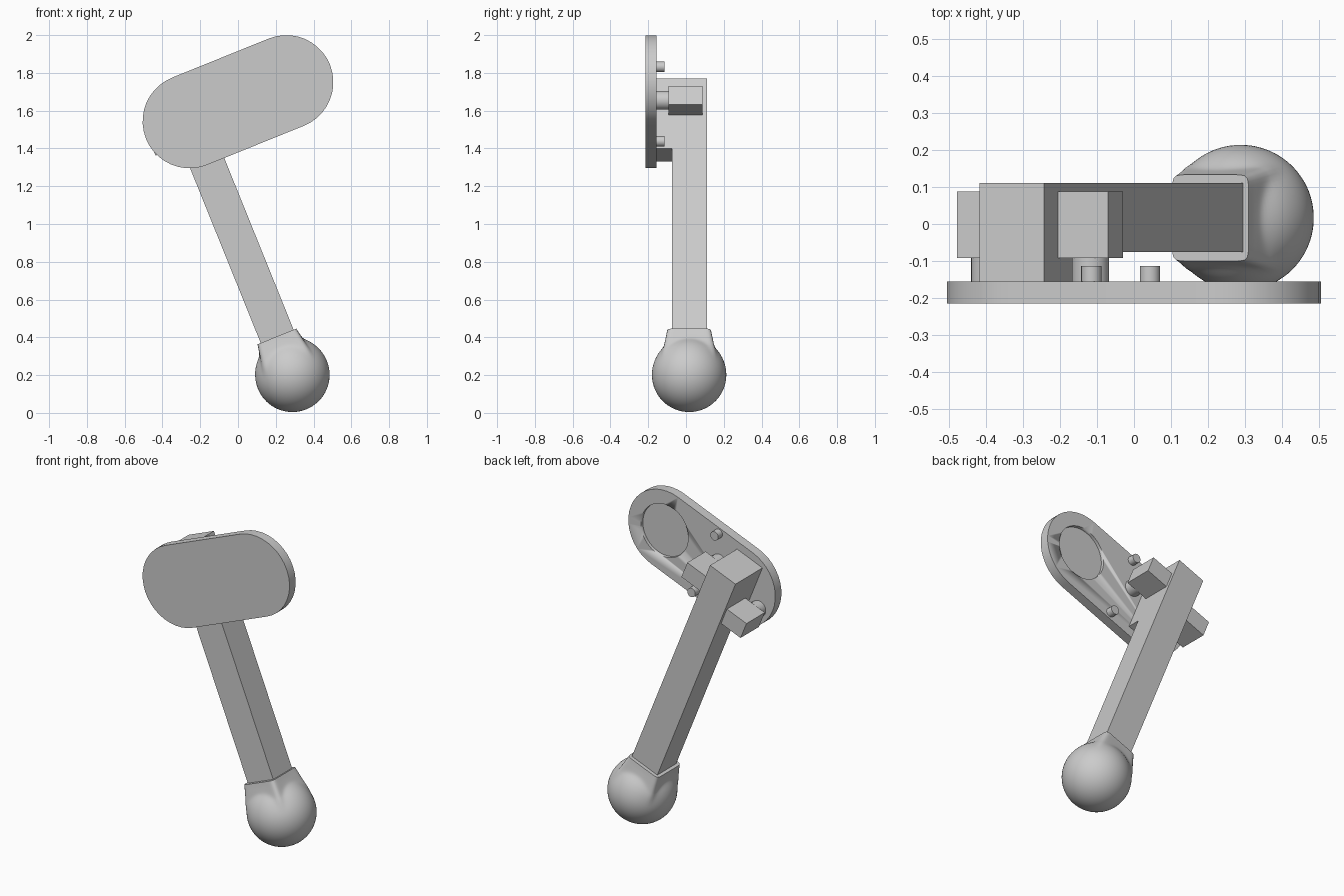
import bpy, bmesh
from math import sin, cos, pi, sqrt, radians
from mathutils import Matrix, Vector

cube = bpy.data.objects.get("Cube")
if cube:
    bpy.data.objects.remove(cube)

# The whole lever leans sideways; parts are built upright and then tilted
TILT = Matrix.Rotation(radians(-22), 4, 'Y')

grey = bpy.data.materials.new("plain_grey")
grey.use_nodes = True
COLOUR = (0.6, 0.6, 0.6, 1)
grey.diffuse_color = COLOUR
grey.node_tree.nodes["Principled BSDF"].inputs["Base Color"].default_value = COLOUR


def finish(name, bm, smooth=True):
    bmesh.ops.recalc_face_normals(bm, faces=bm.faces)
    bm.transform(TILT)
    mesh = bpy.data.meshes.new(name)
    bm.to_mesh(mesh)
    bm.free()
    mesh.materials.append(grey)
    obj = bpy.data.objects.new(name, mesh)
    bpy.context.collection.objects.link(obj)
    bpy.ops.object.select_all(action='DESELECT')
    obj.select_set(True)
    bpy.context.view_layer.objects.active = obj
    if smooth:
        bpy.ops.object.shade_smooth_by_angle(angle=radians(35))
    return obj


def box(name, x, y, z):
    """Box from three (low, high) ranges."""
    bm = bmesh.new()
    size = [r[1] - r[0] for r in (x, y, z)]
    mid = [(r[0] + r[1]) / 2 for r in (x, y, z)]
    bmesh.ops.create_cube(bm, size=1, matrix=Matrix.Translation(mid) @ Matrix.Diagonal((*size, 1)))
    return finish(name, bm, False)


def prism(name, outline, y0, y1):
    """Outline of (x, z) points extruded along y."""
    bm = bmesh.new()
    face = bm.faces.new([bm.verts.new((x, y0, z)) for x, z in outline])
    new = bmesh.ops.extrude_face_region(bm, geom=[face])["geom"]
    bmesh.ops.translate(bm, vec=(0, y1 - y0, 0), verts=[v for v in new if isinstance(v, bmesh.types.BMVert)])
    return finish(name, bm)


def arc(cx, cz, r, start, end, n):
    return [(cx + r * cos(start + (end - start) * i / n), cz + r * sin(start + (end - start) * i / n))
            for i in range(n + 1)]


def pin(name, cx, cz, r, y1):
    return prism(name, arc(cx, cz, r, 0, 2 * pi, 24)[:-1], BACK, y1)


# Pedal plate with a shallow round recess on its back
FRONT, BACK = -0.215, -0.155
PX, PZ, HALF, RAD = 0.617, 1.5275, 0.276, 0.249
capsule = arc(PX + HALF, PZ, RAD, -pi / 2, pi / 2, 20) + arc(PX - HALF, PZ, RAD, pi / 2, 3 * pi / 2, 20)
plate_cutter = prism("plate_cutter", arc(PX + HALF, PZ, 0.163, 0, 2 * pi, 48)[:-1], BACK - 0.02, BACK + 0.05)
plate_cutter.hide_render = True
plate = prism("plate", capsule, FRONT, BACK)
recess = plate.modifiers.new("recess", 'BOOLEAN')
recess.operation, recess.object, recess.solver = 'DIFFERENCE', plate_cutter, 'EXACT'
bpy.ops.object.modifier_apply(modifier="recess")
bpy.data.objects.remove(plate_cutter)

# Square arm and the spacer joining it to the plate
ARM = (0.25, 0.438)
TOP = 1.731
box("arm", ARM, (-0.075, 0.11), (0.2, TOP))
box("spacer", ARM, (BACK, -0.07), (1.333, TOP))

# Side blocks on round posts, one each side of the arm
for side, cx, cz in (("left", 0.511, 1.578), ("right", 0.178, 1.48)):
    box(side + "_block", (cx - 0.0725, cx + 0.0725), (-0.092, 0.088), (cz - 0.054, cz + 0.054))
    pin(side + "_post", cx, cz, 0.05, -0.08)

# Small locating pins
to_local = TILT.inverted()
for level, x, z in (("upper", -0.115, 1.832), ("lower", 0.043, 1.438)):
    p = to_local @ Vector((x, 0, z))
    pin(level + "_pin", p.x, p.z, 0.0275, -0.113)

# Ball knob swelling into a square collar around the arm
CENTRE, R, COLLAR, N = Vector((0.3425, 0.0165, 0.079)), 0.197, 0.219, 96
heights = [-R * cos(pi * i / 36) for i in range(1, 26)]
low = heights[-1]
heights += [low + (COLLAR - low) * i / 14 for i in range(1, 15)]


def knob_radius(h, a):
    ball = sqrt(max(R * R - h * h, 0))
    flare = 0.17 * (COLLAR - h)
    c, s = abs(cos(a)) / (0.111 + flare), abs(sin(a)) / (0.1165 + flare)
    square = (c ** 12 + s ** 12) ** (-1 / 12)
    if h < 0.04:
        return ball
    # Rounded maximum of the two shapes gives a soft fillet
    k = 0.012 * min(1, (h - 0.04) / 0.06) * min(1, (COLLAR - h) / 0.04)
    return (ball + square + sqrt((ball - square) ** 2 + k * k)) / 2


bm = bmesh.new()
rings = []
for h in heights:
    ring = []
    for i in range(N):
        a = 2 * pi * i / N
        r = knob_radius(h, a)
        ring.append(bm.verts.new(CENTRE + Vector((r * cos(a), r * sin(a), h))))
    rings.append(ring)
for lower, upper in zip(rings, rings[1:]):
    for i in range(N):
        j = (i + 1) % N
        bm.faces.new((lower[i], lower[j], upper[j], upper[i]))
bottom = bm.verts.new(CENTRE - Vector((0, 0, R)))
for i in range(N):
    bm.faces.new((bottom, rings[0][(i + 1) % N], rings[0][i]))
bm.faces.new(rings[-1])
finish("ball_knob", bm)
